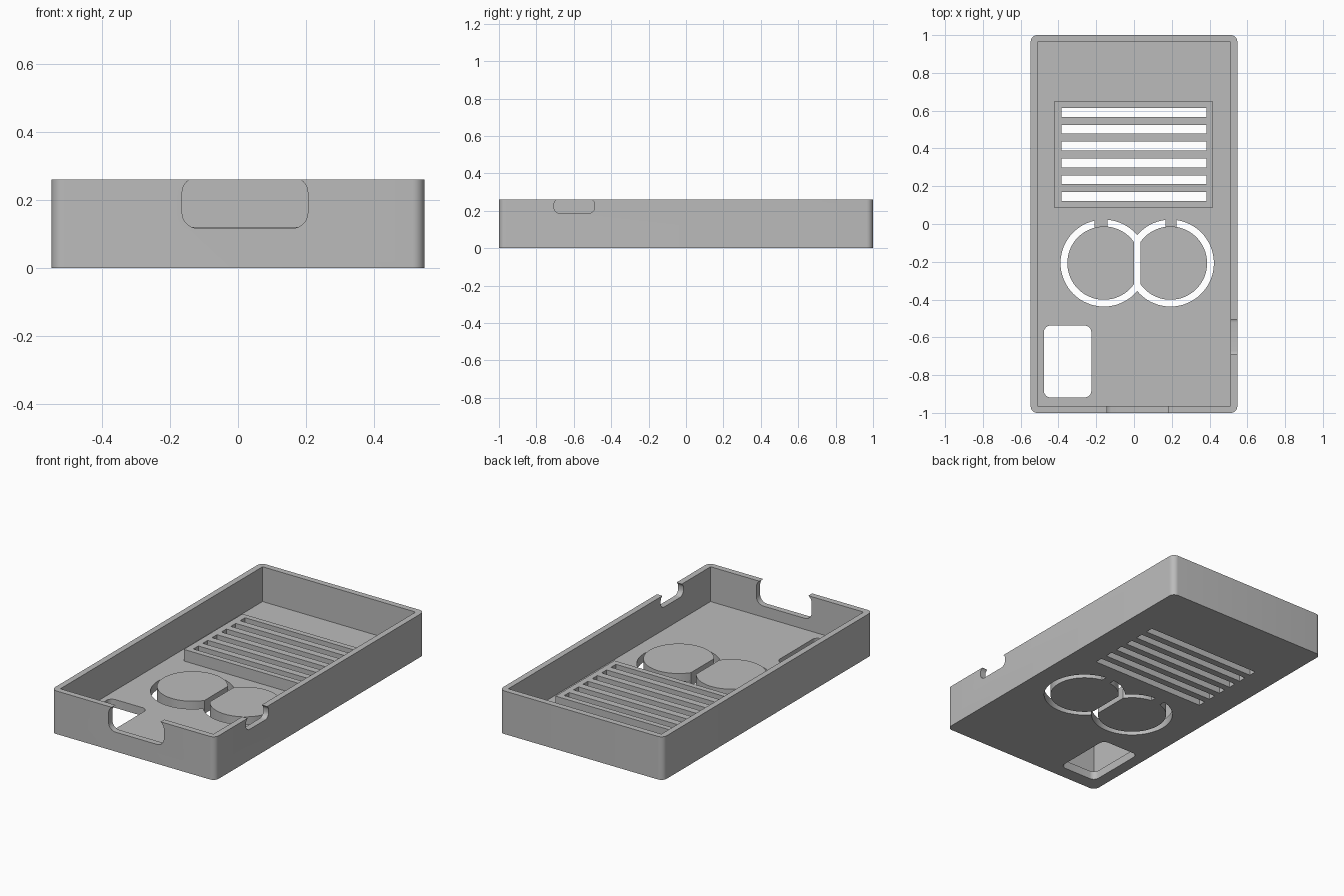
import bpy, bmesh, math
from mathutils import Vector

if "Cube" in bpy.data.objects:
    bpy.data.objects.remove(bpy.data.objects["Cube"], do_unlink=True)

grey = bpy.data.materials.new("plain grey")
grey.use_nodes = True
GREY = (0.5, 0.5, 0.5, 1)
grey.diffuse_color = GREY
grey.node_tree.nodes["Principled BSDF"].inputs["Base Color"].default_value = GREY

FLOOR, HEIGHT, WALL = 0.05, 0.26, 0.036
HALF_X, HALF_Y = 0.547, 1.0


def rounded_rect(u0, u1, v0, v1, r=0.0, steps=8):
    """Outline of a rectangle, with rounded corners if r is set."""
    if r == 0:
        return [(u0, v0), (u1, v0), (u1, v1), (u0, v1)]
    centres = [(u1 - r, v1 - r), (u0 + r, v1 - r), (u0 + r, v0 + r), (u1 - r, v0 + r)]
    pts = []
    for q, (cu, cv) in enumerate(centres):
        for i in range(steps + 1):
            a = math.pi / 2 * (q + i / steps)
            pts.append((cu + r * math.cos(a), cv + r * math.sin(a)))
    return pts


def circle(cx, cy, r, n=64):
    return [(cx + r * math.cos(2 * math.pi * i / n), cy + r * math.sin(2 * math.pi * i / n))
            for i in range(n)]


def prism(name, outline, start, end, axis="z"):
    """Extrude an outline along an axis from start to end."""
    place = {"x": lambda u, v, w: (w, u, v),
             "y": lambda u, v, w: (u, w, v),
             "z": lambda u, v, w: (u, v, w)}[axis]
    bm = bmesh.new()
    face = bm.faces.new([bm.verts.new(place(u, v, start)) for u, v in outline])
    new = bmesh.ops.extrude_face_region(bm, geom=[face])["geom"]
    shift = Vector(place(0, 0, end - start))
    bmesh.ops.translate(bm, vec=shift, verts=[g for g in new if isinstance(g, bmesh.types.BMVert)])
    bmesh.ops.recalc_face_normals(bm, faces=bm.faces)
    mesh = bpy.data.meshes.new(name)
    bm.to_mesh(mesh)
    bm.free()
    mesh.materials.append(grey)
    obj = bpy.data.objects.new(name, mesh)
    bpy.context.collection.objects.link(obj)
    return obj


def cut(obj, cutter):
    """Subtract the cutter from the object and discard the cutter."""
    mod = obj.modifiers.new("cut", "BOOLEAN")
    mod.operation, mod.solver, mod.object = "DIFFERENCE", "EXACT", cutter
    bpy.context.view_layer.objects.active = obj
    bpy.ops.object.modifier_apply(modifier=mod.name)
    bpy.data.objects.remove(cutter, do_unlink=True)


# Open tray with rounded outer corners and square inner corners
tray = prism("tray", rounded_rect(-HALF_X, HALF_X, -HALF_Y, HALF_Y, 0.035), 0, HEIGHT)
ix, iy = HALF_X - WALL, HALF_Y - WALL
cut(tray, prism("cavity", rounded_rect(-ix, ix, -iy, iy), FLOOR, 0.5))

# Rounded openings: floor window, front wall notch, left wall notch
cut(tray, prism("window", rounded_rect(-0.477, -0.226, -0.918, -0.538, 0.035), -0.1, 0.2))
cut(tray, prism("front_notch", rounded_rect(-0.164, 0.205, 0.117, 0.267, 0.046), -1.1, -0.9, "y"))
cut(tray, prism("side_notch", rounded_rect(-0.706, -0.488, 0.186, 0.265, 0.034), 0.45, 0.65, "x"))

# Raised vent block with slots through block and floor
vent = prism("vent_block", rounded_rect(-0.423, 0.418, 0.087, 0.648), FLOOR, 0.12)
for i in range(6):
    y = 0.145 + i * 0.0892
    for part in (tray, vent):
        cut(part, prism("slot", rounded_rect(-0.383, 0.383, y - 0.0235, y + 0.0235), -0.1, 0.3))

# Two push buttons in ring gaps, each hanging on a narrow floor tab
parts = [tray, vent]
MID, BUTTON_Y = 0.017, -0.207
for name, cx, tab0, tab1, side in (("right_button", -0.159, -0.209, -0.14, 1),
                                   ("left_button", 0.193, 0.167, 0.225, -1)):
    gap = prism("gap", circle(cx, BUTTON_Y, 0.23), -0.1, 0.2)
    cut(gap, prism("tab", rounded_rect(tab0, tab1, -0.05, 0.1), -0.2, 0.3))
    cut(tray, gap)
    button = prism(name, circle(cx, BUTTON_Y, 0.194), 0, 0.08)
    flat = sorted((MID - side * 0.017, MID + side * 0.3))
    cut(button, prism("flat", rounded_rect(*flat, -0.6, 0.2), -0.1, 0.2))
    parts.append(button)

# Smooth the rounded walls, keep edges sharp
for obj in bpy.context.view_layer.objects:
    obj.select_set(obj in parts)
bpy.context.view_layer.objects.active = tray
bpy.ops.object.shade_smooth_by_angle(angle=math.radians(30))
